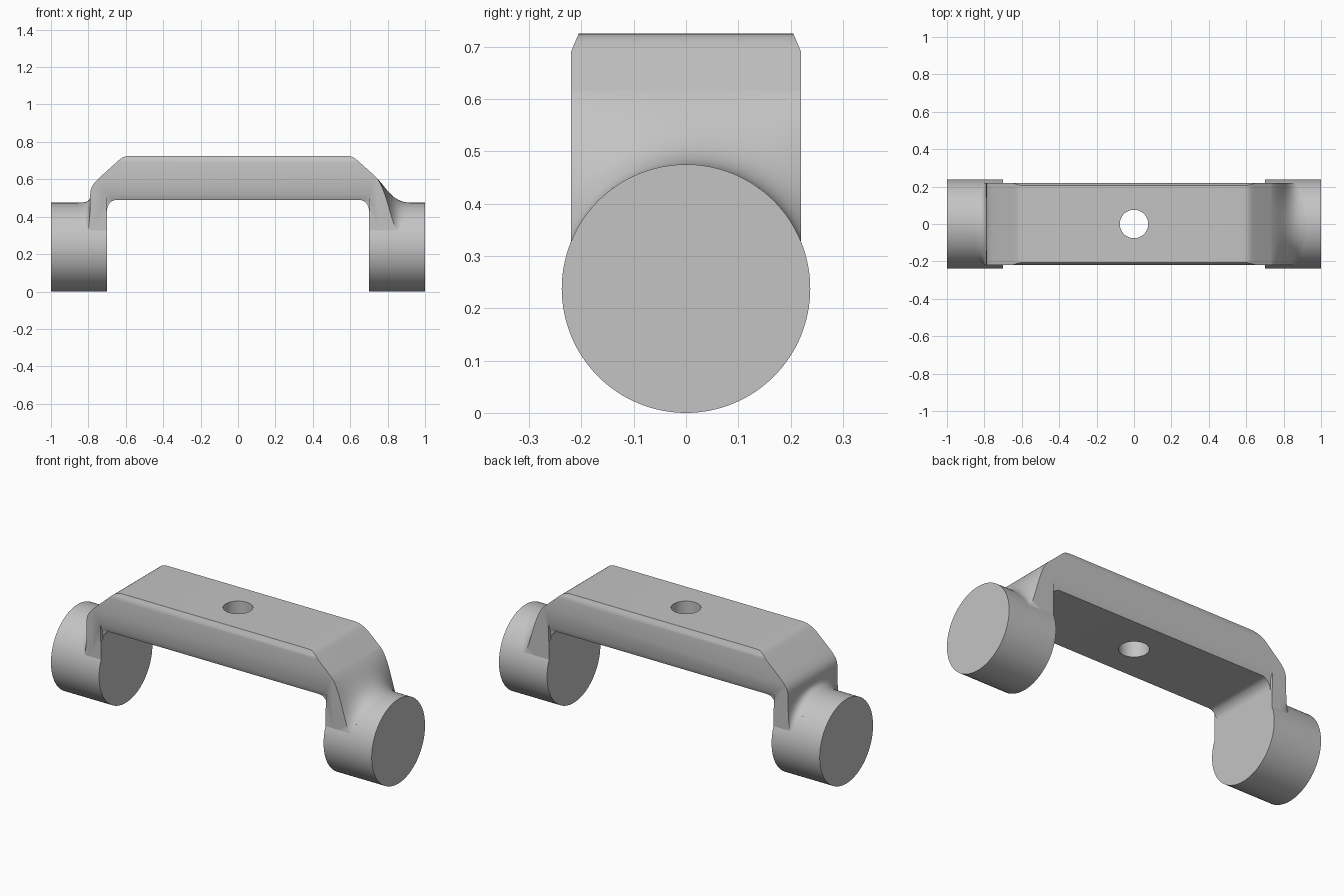
import bpy, bmesh, math

cube = bpy.data.objects.get("Cube")
if cube:
    bpy.data.objects.remove(cube, do_unlink=True)

RADIUS = 0.2375     # end barrels
HALF = 0.22         # half width of the strap

grey = bpy.data.materials.new("plain_grey")
grey.use_nodes = True
grey.diffuse_color = (0.55, 0.55, 0.55, 1)
grey.node_tree.nodes["Principled BSDF"].inputs["Base Color"].default_value = grey.diffuse_color


def loft(name, rings):
    """Closed solid through a list of equal-length rings of points."""
    bm = bmesh.new()
    rows = [[bm.verts.new(p) for p in ring] for ring in rings]
    n = len(rows[0])
    for a, b in zip(rows, rows[1:]):
        for i in range(n):
            j = (i + 1) % n
            bm.faces.new((a[i], a[j], b[j], b[i]))
    bm.faces.new(rows[0])
    bm.faces.new(rows[-1])
    bmesh.ops.recalc_face_normals(bm, faces=bm.faces)
    mesh = bpy.data.meshes.new(name)
    bm.to_mesh(mesh)
    bm.free()
    mesh.materials.append(grey)
    ob = bpy.data.objects.new(name, mesh)
    bpy.context.collection.objects.link(ob)
    return ob


def prism(name, pts, axis, lo, hi):
    """Extrude a 2D outline along the x, y or z axis."""
    def place(p, d):
        return {"x": (d, p[0], p[1]), "y": (p[0], d, p[1]), "z": (p[0], p[1], d)}[axis]
    return loft(name, [[place(p, d) for p in pts] for d in (lo, hi)])


def circle(r, cy=0.0, n=96):
    return [(r * math.cos(2 * math.pi * i / n), cy + r * math.sin(2 * math.pi * i / n))
            for i in range(n)]


def bezier(a, b, c, d, n):
    out = []
    for i in range(n + 1):
        t = i / n
        s = 1 - t
        w = (s ** 3, 3 * s * s * t, 3 * s * t * t, t ** 3)
        out.append(tuple(sum(k * p[m] for k, p in zip(w, (a, b, c, d))) for m in (0, 1)))
    return out


def shade(ob, angle=30):
    bpy.ops.object.select_all(action="DESELECT")
    ob.select_set(True)
    bpy.context.view_layer.objects.active = ob
    bpy.ops.object.shade_smooth_by_angle(angle=math.radians(angle))


def cut(ob, cutter):
    cutter.hide_render = True
    mod = ob.modifiers.new("cut", "BOOLEAN")
    mod.operation = "DIFFERENCE"
    mod.solver = "EXACT"
    mod.object = cutter
    bpy.context.view_layer.objects.active = ob
    bpy.ops.object.modifier_apply(modifier=mod.name)
    bpy.data.objects.remove(cutter, do_unlink=True)


# Strap outline: left leg, bent shoulders, flat top, right leg, filleted inside
shoulder = bezier((-0.64, 0.70), (-0.62, 0.718), (-0.605, 0.725), (-0.58, 0.725), 5)
left_bend = bezier((-0.79, 0.52), (-0.79, 0.56), (-0.77, 0.58), (-0.745, 0.605), 7)
inner = bezier((0.7, 0.435), (0.7, 0.466), (0.676, 0.49), (0.645, 0.49), 7)
mirror = lambda pts: [(-x, z) for x, z in reversed(pts)]
outline = ([(-0.79, 0.3)] + left_bend + shoulder + mirror(shoulder)
           + [(0.735, 0.615), (0.76, 0.5), (0.76, 0.3), (0.7, 0.3)]
           + inner + mirror(inner) + [(-0.7, 0.3)])
strap = prism("strap", outline, "y", -HALF, HALF)

# Chamfers along the upper and lower long edges, then the centre hole
for s in (-1, 1):
    top = [(0.2243, 0.68), (0.1964, 0.745), (0.26, 0.745), (0.26, 0.68)]
    cut(strap, prism("top_cutter", [(s * y, z) for y, z in top], "x", -0.9, 0.9))
    low = [(HALF, 0.52), (0.205, 0.485), (0.205, 0.43), (0.26, 0.43), (0.26, 0.52)]
    cut(strap, prism("low_cutter", [(s * y, z) for y, z in low], "x", -0.702, 0.702))
cut(strap, prism("hole_cutter", circle(0.076, 0, 64), "z", 0.4, 0.8))
shade(strap)

# End barrels
for name, lo in (("right_barrel", -1.0), ("left_barrel", 0.7)):
    shade(prism(name, circle(RADIUS, RADIUS, 128), "x", lo, lo + 0.3))


def blend(name, section):
    """Fillet from the strap onto a barrel, swept across the width."""
    rings = []
    steps = 32
    for i in range(steps + 1):
        y = HALF * math.sin(math.pi * (i / steps - 0.5))
        z = RADIUS + math.sqrt(RADIUS ** 2 - y * y)
        rings.append([(x, y, h) for x, h in section(abs(y) / HALF, z)])
    shade(loft(name, rings), 40)


# Large sweeping fillet on the left end
def large(f, z):
    end = 0.92 - 0.06 * f * f
    curve = bezier((0.735, 0.615), (0.80, 0.55), (0.82, z + 0.005), (end, z), 16)
    return curve + [(end, 0.3), (0.735, 0.3)]


# Small fillet on the right end, fading out towards the sides
def small(f, z):
    end = -0.86 + 0.06 * f ** 6
    curve = bezier((-0.789, 0.52), (-0.79, 0.6 * z + 0.2), (-0.80, z), (end, z), 12)
    return curve + [(end, 0.3), (-0.75, 0.3), (-0.75, 0.52)]


blend("left_fillet", large)
blend("right_fillet", small)
